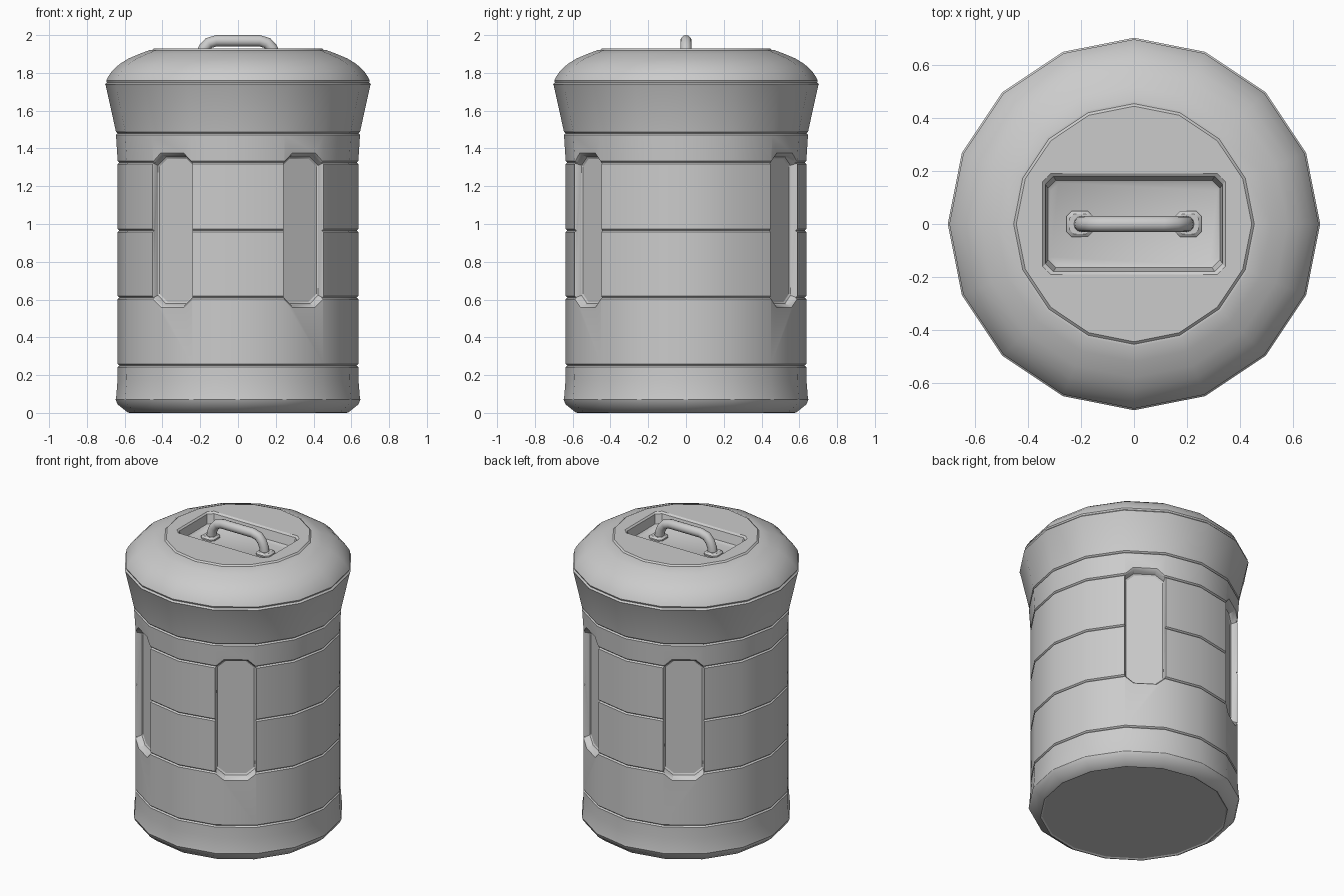
import bpy, bmesh, math
from mathutils import Matrix, Vector

if "Cube" in bpy.data.objects:
    bpy.data.objects.remove(bpy.data.objects["Cube"])

SIDES = 16


def finish(name, bm, angle=30):
    bmesh.ops.recalc_face_normals(bm, faces=bm.faces)
    mesh = bpy.data.meshes.new(name)
    bm.to_mesh(mesh)
    bm.free()
    obj = bpy.data.objects.new(name, mesh)
    bpy.context.collection.objects.link(obj)
    smooth(obj, angle)
    return obj


def smooth(obj, angle):
    bpy.ops.object.select_all(action='DESELECT')
    obj.select_set(True)
    bpy.context.view_layer.objects.active = obj
    bpy.ops.object.shade_smooth_by_angle(angle=math.radians(angle))


def loft(bm, rings):
    """Skin closed rings of points and cap both ends."""
    vs = [[bm.verts.new(p) for p in ring] for ring in rings]
    n = len(vs[0])
    for a, b in zip(vs, vs[1:]):
        for i in range(n):
            j = (i + 1) % n
            bm.faces.new((a[i], a[j], b[j], b[i]))
    bm.faces.new(vs[0][::-1])
    bm.faces.new(vs[-1])


def chamfered(bm, sections, matrix):
    """Loft of chamfered rectangles (half x, half y, chamfer x, chamfer y, z)."""
    rings = []
    for x, y, cx, cy, z in sections:
        pts = [(x, -y + cy), (x, y - cy), (x - cx, y), (-x + cx, y),
               (-x, y - cy), (-x, -y + cy), (-x + cx, -y), (x - cx, -y)]
        rings.append([matrix @ Vector((px, py, z)) for px, py in pts])
    loft(bm, rings)


def groove(r, z):
    return [(r, z - 0.008), (r - 0.009, z), (r, z + 0.008)]


# Barrel: turned profile with ring grooves, flared neck and domed lid
profile = [(0.565, 0.006), (0.575, 0), (0.585, 0.003), (0.637, 0.045), (0.648, 0.07),
           (0.645, 0.085), (0.638, 0.17)]
for gz in (0.25, 0.61, 0.965, 1.325):
    profile += groove(0.637, gz)
profile += groove(0.646, 1.48)
profile += [(0.700, 1.732), (0.704, 1.74), (0.694, 1.75), (0.698, 1.76),
            (0.690, 1.775), (0.668, 1.808), (0.628, 1.846), (0.58, 1.876),
            (0.52, 1.901), (0.465, 1.922), (0.455, 1.921), (0.445, 1.93)]
bm = bmesh.new()
steps = [2 * math.pi * i / SIDES for i in range(SIDES)]
loft(bm, [[(r * math.cos(a), r * math.sin(a), z) for a in steps] for r, z in profile])
barrel = finish("barrel", bm)

# Cutters: four side slots and the handle well in the lid
bm = bmesh.new()
for deg in (33.75, -33.75, 213.75, 146.25):
    m = (Matrix.Translation((0, 0, 0.966)) @ Matrix.Rotation(math.radians(deg), 4, 'Z')
         @ Matrix.Rotation(math.pi / 2, 4, 'X'))
    chamfered(bm, [(0.112, 0.378, 0.05, 0.042, 0.58), (0.118, 0.388, 0.052, 0.044, 0.586),
                   (0.123, 0.400, 0.055, 0.046, 0.617), (0.155, 0.440, 0.065, 0.055, 0.66)], m)
chamfered(bm, [(0.315, 0.155, 0.03, 0.03, 1.855), (0.325, 0.165, 0.03, 0.03, 1.862),
               (0.335, 0.18, 0.03, 0.03, 1.92), (0.365, 0.215, 0.035, 0.035, 1.95)],
          Matrix.Identity(4))
cutter = finish("recess_cutter", bm)
cutter.hide_render = True

mod = barrel.modifiers.new("recesses", 'BOOLEAN')
mod.operation = 'DIFFERENCE'
mod.solver = 'EXACT'
mod.object = cutter
bpy.context.view_layer.objects.active = barrel
bpy.ops.object.modifier_apply(modifier=mod.name)
bpy.data.objects.remove(cutter)
smooth(barrel, 30)

# Handle: round bar swept along a bent path
half = [(0.2, 1.853), (0.195, 1.895), (0.18, 1.93), (0.155, 1.958), (0.115, 1.97)]
path = [Vector((-x, 0, z)) for x, z in half] + [Vector((x, 0, z)) for x, z in reversed(half)]
rings = []
for i, p in enumerate(path):
    t = (path[min(i + 1, len(path) - 1)] - path[max(i - 1, 0)]).normalized()
    n = Vector((-t.z, 0, t.x))
    rings.append([p + 0.03 * (math.cos(a) * n + math.sin(a) * Vector((0, 1, 0)))
                  for a in [2 * math.pi * k / 12 for k in range(12)]])
bm = bmesh.new()
loft(bm, rings)
finish("handle", bm, 40)

# Mounting pads under the handle ends
for side, x in (("left", -0.205), ("right", 0.205)):
    bm = bmesh.new()
    chamfered(bm, [(0.05, 0.05, 0.02, 0.02, 1.85), (0.05, 0.05, 0.02, 0.02, 1.864),
                   (0.038, 0.038, 0.015, 0.015, 1.874)], Matrix.Translation((x, 0, 0)))
    finish("handle_pad_" + side, bm)
